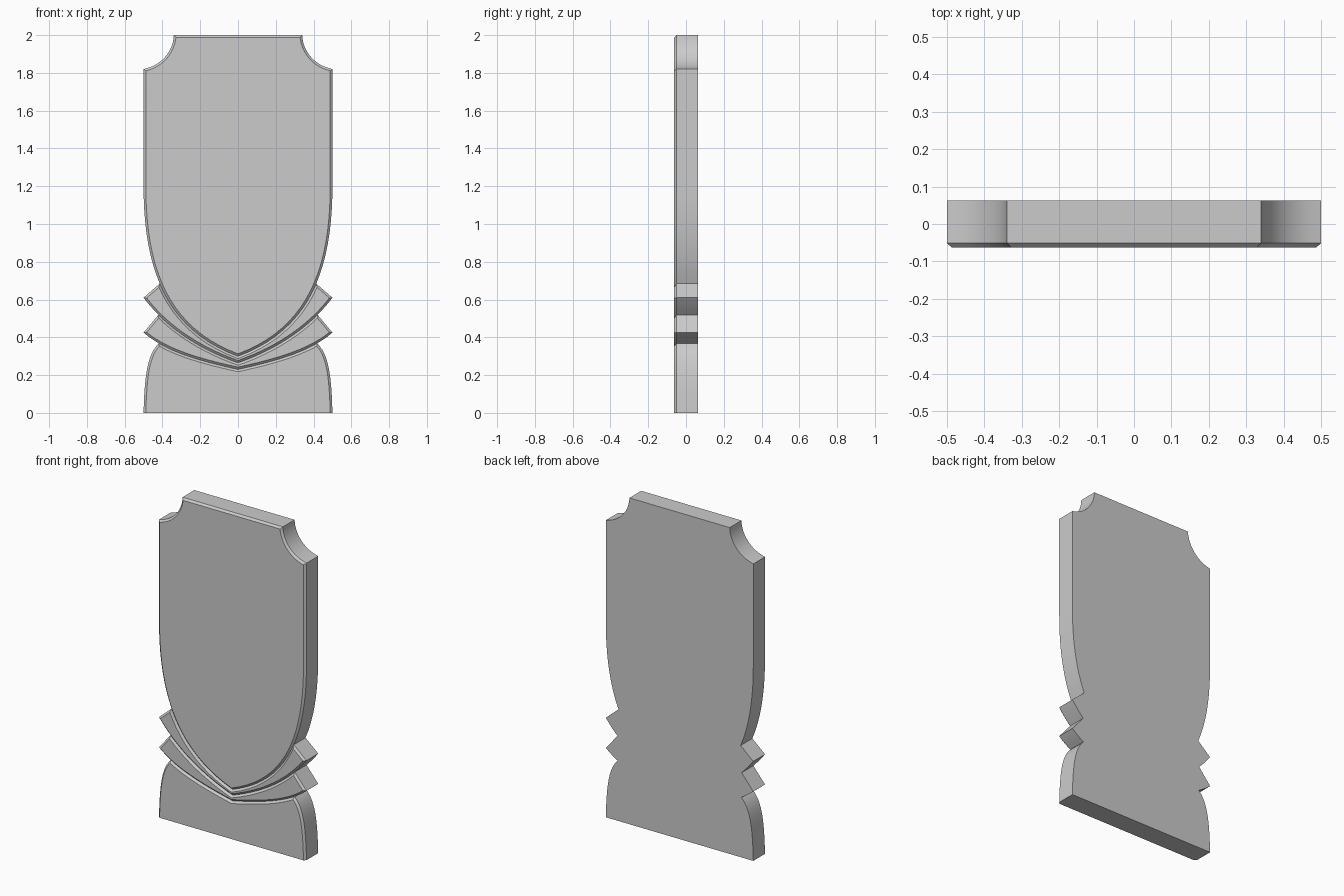
import bpy, bmesh, math

if "Cube" in bpy.data.objects:
    bpy.data.objects.remove(bpy.data.objects["Cube"])

BACK, GROOVE, FRONT = 0.0625, -0.051, -0.0625
BEVEL = 0.012
N = 20


def bezier(a, b, c, d, n=N):
    pts = []
    for i in range(n + 1):
        t = i / n
        w = ((1 - t) ** 3, 3 * t * (1 - t) ** 2, 3 * t * t * (1 - t), t ** 3)
        pts.append(tuple(sum(k * p[j] for k, p in zip(w, (a, b, c, d))) for j in (0, 1)))
    return pts


def mirrored(half):
    """Close a right-hand half outline by mirroring it across x = 0."""
    return half + [(-x, z) for x, z in reversed(half) if x > 1e-6]


def finish(bm, name):
    mesh = bpy.data.meshes.new(name)
    bm.to_mesh(mesh)
    bm.free()
    ob = bpy.data.objects.new(name, mesh)
    bpy.context.collection.objects.link(ob)
    bpy.ops.object.select_all(action='DESELECT')
    ob.select_set(True)
    bpy.context.view_layer.objects.active = ob
    bpy.ops.object.shade_smooth_by_angle(angle=math.radians(25))


def panel(name, half):
    """Raised front face with a chamfered rim."""
    bm = bmesh.new()
    face = bm.faces.new([bm.verts.new((x, GROOVE, z)) for x, z in mirrored(half)])
    face.normal_update()
    if face.normal.y > 0:
        face.normal_flip()
    bmesh.ops.inset_individual(bm, faces=[face], thickness=BEVEL, use_even_offset=True)
    for v in face.verts:
        v.co.y = FRONT
        if v.co.z < BEVEL * 1.5:      # no chamfer along the ground
            v.co.z = 0
    finish(bm, name)


def slab(name, half):
    """Side walls and back; the panels close the front."""
    bm = bmesh.new()
    pts = mirrored(half)
    front = [bm.verts.new((x, GROOVE, z)) for x, z in pts]
    back = [bm.verts.new((x, BACK, z)) for x, z in pts]
    cap = bm.faces.new(front)
    bm.faces.new(back[::-1])
    for i in range(len(pts)):
        j = (i + 1) % len(pts)
        bm.faces.new((front[i], front[j], back[j], back[i]))
    bmesh.ops.recalc_face_normals(bm, faces=bm.faces[:])
    bmesh.ops.delete(bm, geom=[cap], context='FACES_ONLY')
    finish(bm, name)


# Concave top corner of the shield
cx, cz, r = 0.53, 2.01, 0.191
a0, a1 = math.radians(183), math.radians(261)
notch = [(cx + r * math.cos(a0 + (a1 - a0) * i / 12),
          cz + r * math.sin(a0 + (a1 - a0) * i / 12)) for i in range(13)]
notch[0], notch[-1] = (0.34, 2.0), (0.5, 1.82)

# Curves running from the outer edge to the centre line
shield_edge = bezier((0.5, 1.2), (0.5, 0.76), (0.38, 0.44), (0, 0.30))
upper_edge = bezier((0.5, 0.61), (0.38, 0.45), (0.2, 0.335), (0, 0.265))
lower_edge = bezier((0.5, 0.425), (0.38, 0.32), (0.18, 0.27), (0, 0.23))
S, U, L = 9, 4, 4                     # where the next part meets each curve
base_side = bezier(lower_edge[L], (0.48, 0.31), (0.495, 0.2), (0.5, 0.0), 12)

# Front parts
panel("shield", notch + shield_edge)
panel("upper_band", shield_edge[S:][::-1] + upper_edge)
panel("lower_band", upper_edge[U:][::-1] + lower_edge)
panel("base", lower_edge[L:][::-1] + base_side[1:])

# Body behind them
slab("stone_body", notch + shield_edge[:S + 1] + upper_edge[:U + 1]
     + lower_edge[:L + 1] + base_side[1:])
